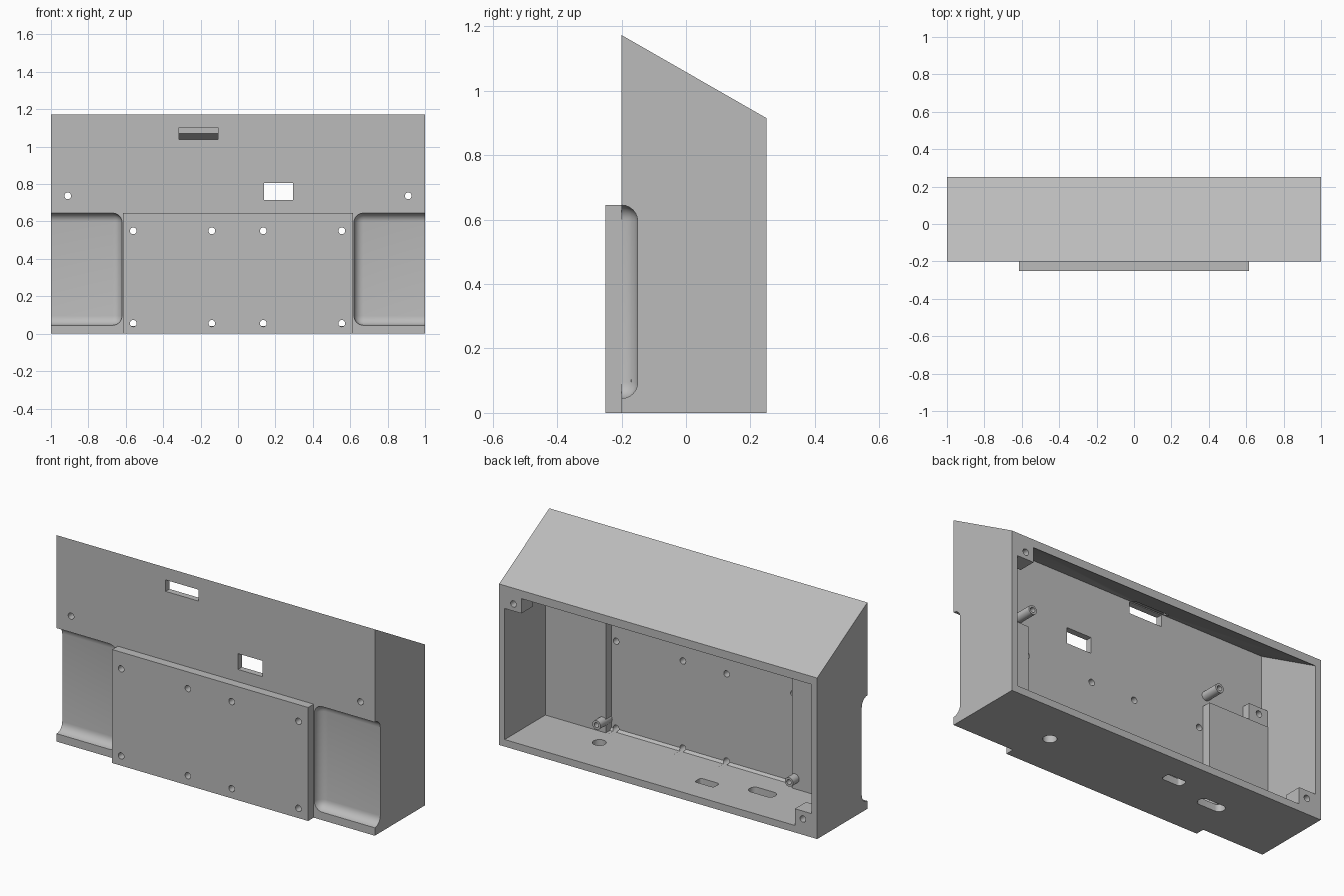
import bpy, bmesh, math
from mathutils import Matrix

if "Cube" in bpy.data.objects:
    bpy.data.objects.remove(bpy.data.objects["Cube"])

grey = bpy.data.materials.new("plain grey")
grey.use_nodes = True
colour = (0.5, 0.5, 0.5, 1)
grey.diffuse_color = colour
grey.node_tree.nodes["Principled BSDF"].inputs["Base Color"].default_value = colour


def finish(name, bm):
    bmesh.ops.recalc_face_normals(bm, faces=bm.faces)
    mesh = bpy.data.meshes.new(name)
    bm.to_mesh(mesh)
    bm.free()
    mesh.materials.append(grey)
    obj = bpy.data.objects.new(name, mesh)
    bpy.context.collection.objects.link(obj)
    return obj


def box(name, x, y, z, bevel=0):
    bm = bmesh.new()
    bmesh.ops.create_cube(bm, size=1)
    for v in bm.verts:
        v.co = [a + (b - a) * (c + 0.5) for (a, b), c in zip((x, y, z), v.co)]
    if bevel:
        bmesh.ops.bevel(bm, geom=bm.edges[:], offset=bevel, segments=6,
                        profile=0.5, affect='EDGES')
    return finish(name, bm)


def rod(name, centre, radius, length, axis='Y'):
    bm = bmesh.new()
    bmesh.ops.create_cone(bm, cap_ends=True, segments=24, radius1=radius,
                          radius2=radius, depth=length)
    turn = Matrix.Rotation(math.pi / 2, 4, 'X') if axis == 'Y' else Matrix()
    bm.transform(Matrix.Translation(centre) @ turn)
    return finish(name, bm)


def prism(name, x, outline):
    """Extrude a (y, z) outline along x."""
    bm = bmesh.new()
    face = bm.faces.new([bm.verts.new((x[0], y, z)) for y, z in outline])
    new = bmesh.ops.extrude_face_region(bm, geom=[face])["geom"]
    bmesh.ops.translate(bm, vec=(x[1] - x[0], 0, 0),
                        verts=[v for v in new if isinstance(v, bmesh.types.BMVert)])
    return finish(name, bm)


def combine(obj, tool, operation):
    mod = obj.modifiers.new("shape", 'BOOLEAN')
    mod.operation, mod.solver, mod.object = operation, 'EXACT', tool
    bpy.context.view_layer.objects.active = obj
    bpy.ops.object.modifier_apply(modifier=mod.name)
    bpy.data.objects.remove(tool)


def cut(obj, tool):
    combine(obj, tool, 'DIFFERENCE')


def add(obj, tool):
    combine(obj, tool, 'UNION')


def roof(y):
    return 1.173 - 0.573 * (y + 0.2)


FRONT, BACK, INNER = -0.2, 0.25, -0.165

# Sloped shell, open at the back
body = prism("enclosure_body", (-1, 1), [(FRONT, 0), (BACK, 0), (BACK, roof(BACK)),
                                         (FRONT, roof(FRONT))])
cavity = prism("cavity", (-0.965, 0.965), [
    (0.3, 0.04), (-0.152, 0.04), (INNER, 0.053),
    (INNER, roof(INNER) - 0.046), (0.3, roof(0.3) - 0.046)])
cut(body, cavity)


def span(side, a, b):
    return tuple(sorted((side * a, side * b)))


# Side grips: inner wall, screw boss, rounded recess, screw hole
for s in (-1, 1):
    add(body, box("grip_wall", span(s, 0.585, 0.98), (-0.185, -0.115), (0.02, 0.68)))
    add(body, box("screw_boss", span(s, 0.845, 0.98), (-0.18, -0.12), (0.66, 0.775)))
    cut(body, box("grip_recess", span(s, 0.62, 1.2), (-0.4, -0.15), (0.045, 0.645), 0.05))
    cut(body, rod("screw_hole", (s * 0.91, -0.15, 0.737), 0.018, 0.2))

# Diagonal corner blocks for the rear cover
for s, z, hole in ((1, (0.785, 0.89), 0.825), (-1, (0.02, 0.135), 0.09)):
    add(body, box("corner_block", span(s, 0.86, 0.98), (0.15, BACK), z))
    cut(body, rod("corner_hole", (s * 0.91, BACK, hole), 0.018, 0.16))

# Front windows
cut(body, box("window", (0.14, 0.295), (-0.3, -0.1), (0.715, 0.805)))
cut(body, box("display_slot", (-0.315, -0.108), (-0.3, -0.1), (1.037, 1.102)))

# Floor openings
cut(body, rod("cable_hole", (0.545, 0, 0.02), 0.036, 0.2, 'Z'))
cut(body, box("small_port", (-0.25, -0.13), (0.055, 0.11), (-0.1, 0.1), 0.015))
cut(body, box("large_port", (-0.57, -0.41), (-0.02, 0.045), (-0.1, 0.1), 0.03))

# Raised front plate with its screw holes
plate = box("front_plate", (-0.616, 0.616), (-0.25, FRONT), (0, 0.645))
for x in (-0.56, -0.14, 0.135, 0.555):
    for z in (0.055, 0.55):
        for part in (body, plate):
            cut(part, rod("plate_hole", (x, -0.2, z), 0.018, 0.2))

# Hollow standoffs inside
parts = [body, plate]
for x in (-0.605, 0.605):
    for z in (0.1, 0.745):
        peg = rod("standoff", (x, -0.115, z), 0.026, 0.11)
        cut(peg, rod("standoff_hole", (x, -0.06, z), 0.014, 0.12))
        parts.append(peg)

# Smooth the round surfaces and keep the hard edges
bpy.ops.object.select_all(action='DESELECT')
for part in parts:
    part.select_set(True)
bpy.context.view_layer.objects.active = body
bpy.ops.object.shade_smooth_by_angle(angle=math.radians(30))
